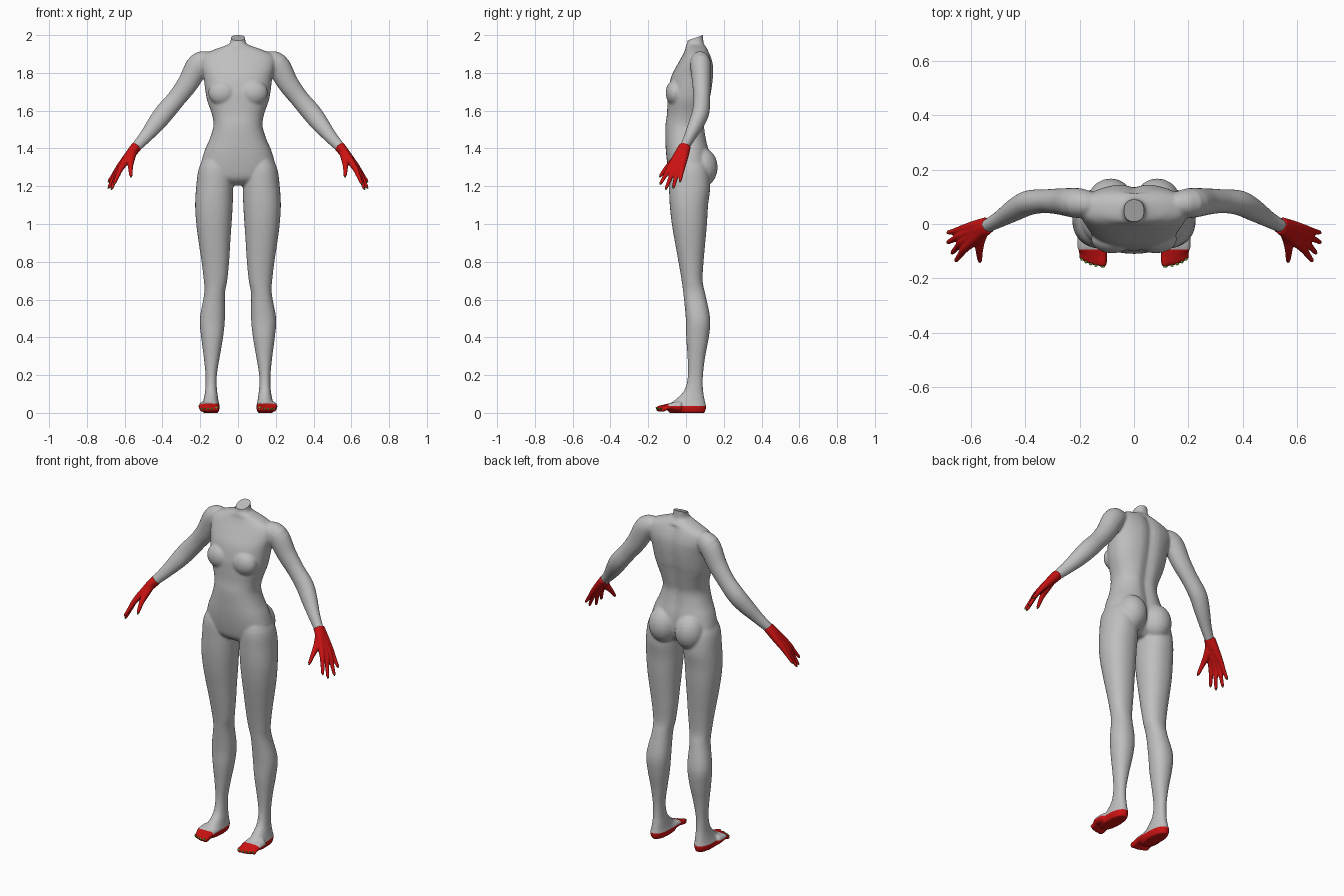
import bpy, bmesh, math
from mathutils import Vector, Matrix

cube = bpy.data.objects.get("Cube")
if cube:
    bpy.data.objects.remove(cube, do_unlink=True)


def material(name, r, g, b):
    m = bpy.data.materials.new(name)
    m.use_nodes = True
    m.diffuse_color = (r, g, b, 1)
    m.node_tree.nodes["Principled BSDF"].inputs["Base Color"].default_value = (r, g, b, 1)
    return m


GREY = material("skin grey", .52, .52, .52)
RED = material("glove red", .6, .006, .006)
GREEN = material("nail green", .12, .4, .03)


def spline(rows, steps=4):
    """Catmull-Rom interpolation of equal-length rows."""
    out = []
    for i in range(len(rows) - 1):
        a, b, c, d = (rows[min(max(i + k, 0), len(rows) - 1)] for k in (-1, 0, 1, 2))
        for s in range(steps):
            t = s / steps
            out.append([q + t / 2 * (r - p + t * (2*p - 5*q + 4*r - e + t * (3*(q - r) + e - p)))
                        for p, q, r, e in zip(a, b, c, d)])
    return out + [list(rows[-1])]


def ring(centre, u, v, power=2, count=32):
    points = []
    for i in range(count):
        a = math.tau * i / count
        c, s = math.cos(a), math.sin(a)
        points.append(centre + u * math.copysign(abs(c) ** (2 / power), c)
                      + v * math.copysign(abs(s) ** (2 / power), s))
    return points


def loft(bm, rings, side=1):
    loops = [[bm.verts.new((p.x * side, p.y, p.z)) for p in r] for r in rings]
    for a, b in zip(loops, loops[1:]):
        for i in range(len(a)):
            j = (i + 1) % len(a)
            bm.faces.new((a[i], a[j], b[j], b[i]))
    bm.faces.new(loops[0])
    bm.faces.new(loops[-1])


def ball(bm, centre, radii, side=1):
    place = Matrix.Translation((centre[0] * side, centre[1], centre[2]))
    bmesh.ops.create_uvsphere(bm, u_segments=20, v_segments=12, radius=1,
                              matrix=place @ Matrix.Diagonal((*radii, 1)))


def tube(bm, rows, side=1, flat=1.0, round_tip=True):
    """Rows are x, y, z, radius along a limb."""
    rows = spline(rows)
    pts = [Vector(r[:3]) for r in rows]
    rings = []
    for i, (p, row) in enumerate(zip(pts, rows)):
        tangent = (pts[min(i + 1, len(pts) - 1)] - pts[max(i - 1, 0)]).normalized()
        guide = Vector((0, 1, 0)) if abs(tangent.y) < .8 else Vector((0, 0, 1))
        u = tangent.cross(guide).normalized()
        rings.append(ring(p, u * row[3], u.cross(tangent) * row[3] * flat, count=20))
    loft(bm, rings, side)
    if round_tip:
        ball(bm, pts[-1], [rows[-1][3]] * 3, side)


def make_object(name, bm, mats):
    bmesh.ops.recalc_face_normals(bm, faces=bm.faces)
    mesh = bpy.data.meshes.new(name)
    bm.to_mesh(mesh)
    bm.free()
    for m in mats:
        mesh.materials.append(m)
    mesh.shade_smooth()
    obj = bpy.data.objects.new(name, mesh)
    bpy.context.collection.objects.link(obj)
    return obj


def fuse(obj, voxel, rounds):
    """Merge overlapping volumes into one soft skin."""
    bpy.context.view_layer.objects.active = obj
    remesh = obj.modifiers.new("fuse", "REMESH")
    remesh.mode = "VOXEL"
    remesh.voxel_size = voxel
    remesh.use_smooth_shade = True
    smooth = obj.modifiers.new("soften", "SMOOTH")
    smooth.factor = .5
    smooth.iterations = rounds
    for name in ("fuse", "soften"):
        bpy.ops.object.modifier_apply(modifier=name)


body = bmesh.new()

# Torso: height, half width, front, back
torso = [(2.04, .036, .01, .09), (1.965, .04, .008, .092), (1.945, .065, 0, .1),
         (1.922, .13, -.005, .117), (1.89, .19, -.02, .132), (1.84, .197, -.048, .146),
         (1.78, .183, -.078, .147), (1.7, .172, -.095, .137), (1.65, .162, -.098, .126),
         (1.58, .138, -.101, .112), (1.52, .13, -.109, .102), (1.45, .15, -.109, .11),
         (1.38, .18, -.106, .125), (1.3, .197, -.096, .13), (1.24, .17, -.08, .11),
         (1.205, .08, -.04, .07)]
rings = []
for z, w, front, back in spline(torso):
    loop = ring(Vector((0, (front + back) / 2, z)), Vector((w, 0, 0)),
                Vector((0, (back - front) / 2, 0)), 2.3, 48)
    if z < 1.92:  # groove along the spine
        for p in loop:
            if p.y > .05:
                p.y -= .014 * math.exp(-(p.x / .03) ** 2)
    rings.append(loop)
loft(body, rings)

# Legs and feet: height, inner x, outer x, front, back
leg = [(1.38, .07, .16, -.06, .07), (1.3, .035, .206, -.088, .115), (1.2, .026, .221, -.09, .128),
       (1.1, .028, .227, -.086, .117), (1, .034, .221, -.075, .111), (.9, .041, .208, -.058, .102),
       (.8, .047, .193, -.04, .093), (.7, .057, .181, -.023, .088), (.63, .069, .179, -.014, .102),
       (.5, .069, .202, -.001, .128), (.4, .079, .195, .001, .121), (.3, .096, .182, .008, .102),
       (.2, .112, .172, .01, .09), (.13, .112, .173, -.004, .09), (.09, .107, .178, -.034, .095),
       (.055, .102, .186, -.075, .102), (.03, .097, .193, -.1, .107), (.0, .104, .186, -.09, .1)]
# Arms: centre and radius
arm = [(.14, .07, 1.862, .048), (.205, .077, 1.846, .063), (.265, .082, 1.745, .056),
       (.325, .084, 1.665, .05), (.387, .078, 1.592, .052), (.435, .054, 1.53, .047),
       (.49, .02, 1.462, .035), (.545, -.01, 1.402, .027)]
# Toes: tip x, tip y, radius
toes = [(.115, -.143, .017), (.14, -.143, .0125), (.159, -.138, .012),
        (.176, -.131, .0115), (.191, -.121, .0115)]
nails = bmesh.new()
for side in (1, -1):
    loft(body, [ring(Vector(((a + b) / 2, (f + k) / 2, z)), Vector(((b - a) / 2, 0, 0)),
                     Vector((0, (k - f) / 2, 0)), 2.2) for z, a, b, f, k in spline(leg)], side)
    tube(body, arm, side, .88, False)
    ball(body, (.08, -.055, 1.695), (.078, .053, .07), side)    # chest
    ball(body, (.086, .082, 1.3), (.086, .086, .105), side)     # buttock
    for x, y, r in toes:
        tube(body, [(.7 * x + .045, -.03, .033, .03), (x, -.085, .034, .018),
                    (x, y + .02, .026, r), (x, y, r + .005, r)], side)
        ball(nails, (x, y - r * .75, r + .01), (r * .5, .005, .005), side)

body_obj = make_object("body", body, [GREY, RED])
fuse(body_obj, .0065, 6)

# Trim the neck and cut clean colour borders on the feet
bm = bmesh.new()
bm.from_mesh(body_obj.data)


def slice_mesh(faces, point, normal, clear=False):
    geom = set(faces) | {e for f in faces for e in f.edges} | {v for f in faces for v in f.verts}
    return bmesh.ops.bisect_plane(bm, geom=list(geom), plane_co=point, plane_no=normal,
                                  clear_outer=clear)["geom_cut"]


cut = slice_mesh(bm.faces[:], (0, .09, 2), (0, -.35, 1), True)
bmesh.ops.edgeloop_fill(bm, edges=[e for e in cut if isinstance(e, bmesh.types.BMEdge)])
SOLE, TOE_LINE = .037, -.093
for point, normal in (((0, 0, SOLE), (0, 0, 1)), ((0, TOE_LINE, 0), (0, 1, 0))):
    slice_mesh([f for f in bm.faces if f.calc_center_median().z < .15], point, normal)
for f in bm.faces:
    c = f.calc_center_median()
    f.material_index = int(c.z < SOLE or (c.z < .15 and c.y < TOE_LINE))
    f.smooth = c.z < 1.965 or f.normal.z < .85
bm.to_mesh(body_obj.data)
bm.free()

# Hands: knuckle and tip of each finger, little finger first
WRIST = Vector((.541, -.008, 1.407))
fingers = [((.628, -.018, 1.305), (.681, -.031, 1.23)), ((.636, -.042, 1.292), (.682, -.066, 1.198)),
           ((.632, -.066, 1.287), (.667, -.104, 1.192)), ((.62, -.088, 1.295), (.653, -.132, 1.218))]
for side, label in ((1, "left"), (-1, "right")):
    hand = bmesh.new()
    for i, (knuckle, tip) in enumerate(fingers):
        k, t = Vector(knuckle), Vector(tip)
        start = WRIST + Vector((.003, .009 - .006 * i, 0))
        tube(hand, [(*start, .024), (*start.lerp(k, .5), .021), (*k, .0155),
                    (*k.lerp(t, .5), .0115), (*t, .0085)], side)
        ball(nails, t + (t - k) * .07, (.005, .005, .005), side)
    tube(hand, [(.553, -.02, 1.39, .022), (.567, -.06, 1.34, .02), (.569, -.1, 1.3, .0135),
                (.567, -.133, 1.258, .009)], side)
    ball(nails, (.567, -.138, 1.251), (.005, .005, .005), side)
    # Wrist cuff
    tube(hand, [(.536, -.006, 1.412, .0285), (.552, -.014, 1.392, .028), (.57, -.024, 1.37, .026)],
         side, 1, False)
    fuse(make_object(label + "_hand", hand, [RED]), .004, 3)

make_object("nails", nails, [GREEN])
